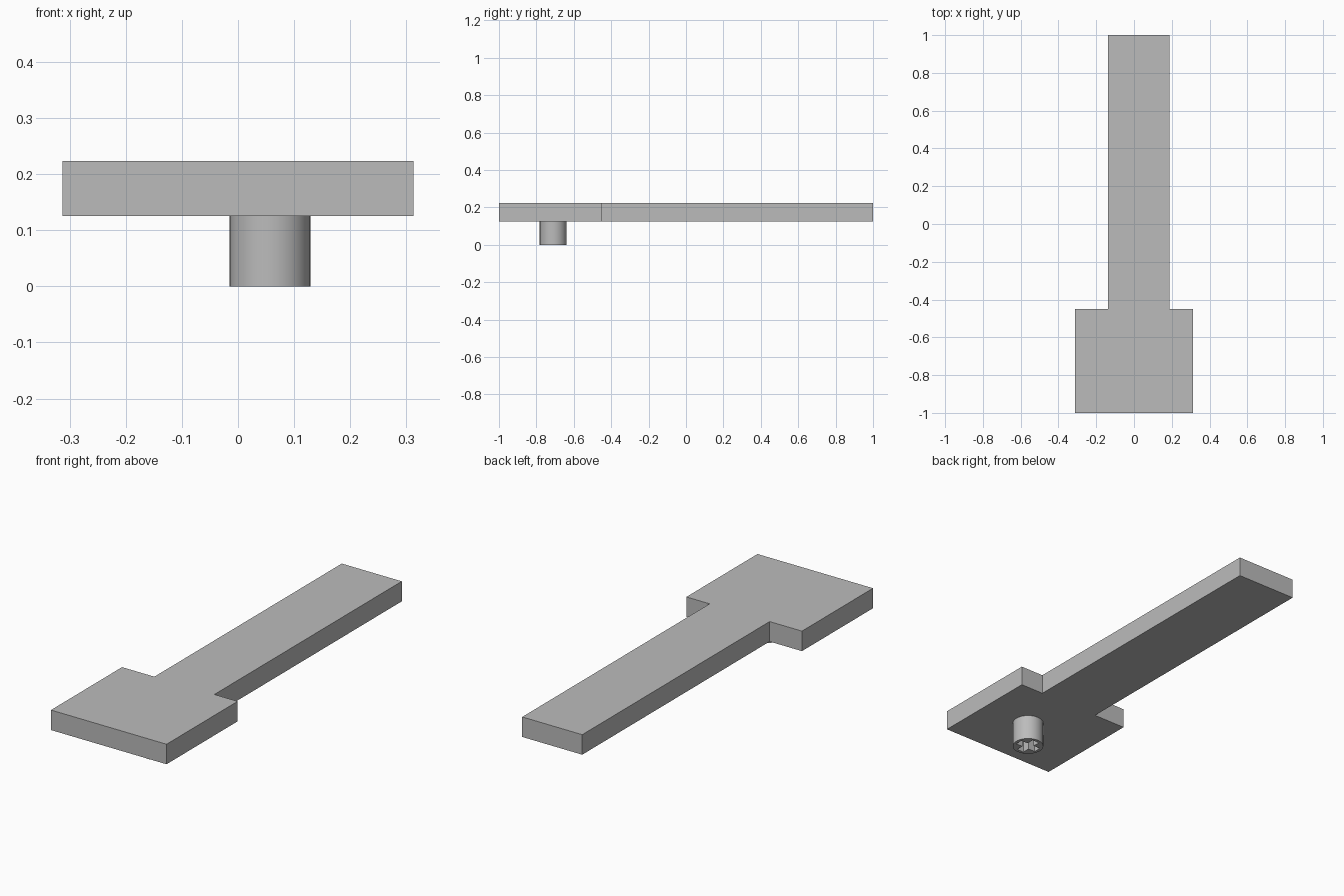
import bpy, bmesh
from math import cos, sin, tau, radians

cube = bpy.data.objects.get("Cube")
if cube:
    bpy.data.objects.remove(cube, do_unlink=True)

grey = bpy.data.materials.new("light grey")
grey.use_nodes = True
grey.diffuse_color = (0.5, 0.5, 0.5, 1)
bsdf = next(n for n in grey.node_tree.nodes if n.type == 'BSDF_PRINCIPLED')
bsdf.inputs["Base Color"].default_value = grey.diffuse_color


def extruded(name, outlines, bottom, top):
    """Extrude closed outlines; an outline inside another becomes a hole."""
    curve = bpy.data.curves.new(name, 'CURVE')
    curve.dimensions = '2D'
    curve.fill_mode = 'BOTH'
    curve.extrude = (top - bottom) / 2
    for points in outlines:
        spline = curve.splines.new('POLY')
        spline.points.add(len(points) - 1)
        for p, (x, y) in zip(spline.points, points):
            p.co = (x, y, 0, 1)
        spline.use_cyclic_u = True
    obj = bpy.data.objects.new(name, curve)
    obj.location.z = (top + bottom) / 2
    bpy.context.collection.objects.link(obj)
    bpy.ops.object.select_all(action='DESELECT')
    obj.select_set(True)
    bpy.context.view_layer.objects.active = obj
    bpy.ops.object.convert(target='MESH')
    obj = bpy.context.view_layer.objects.active
    # Weld caps to sides and merge flat triangles
    bm = bmesh.new()
    bm.from_mesh(obj.data)
    bmesh.ops.remove_doubles(bm, verts=bm.verts, dist=0.0005)
    bmesh.ops.recalc_face_normals(bm, faces=bm.faces)
    bm.to_mesh(obj.data)
    bm.free()
    obj.data.materials.clear()
    obj.data.materials.append(grey)
    bpy.ops.object.shade_smooth_by_angle(angle=radians(30))
    return obj


# Flat plate: wide head at the front, long narrow arm behind
extruded("plate", [[(-0.313, -1), (0.313, -1), (0.313, -0.45), (0.187, -0.45),
                    (0.187, 1), (-0.138, 1), (-0.138, -0.45), (-0.313, -0.45)]],
         0.125, 0.223)

# Round peg below the head with a cross-shaped socket
cx, cy, radius = 0.057, -0.71, 0.072
rim = [(cx + radius * cos(tau * i / 48), cy + radius * sin(tau * i / 48))
       for i in range(48)]
arm, half = 0.057, 0.019
cross = []
for i in range(4):
    c, s = round(cos(tau * i / 4)), round(sin(tau * i / 4))
    for x, y in ((arm, -half), (arm, half), (half, half)):
        cross.append((cx + x * c - y * s, cy + x * s + y * c))
extruded("peg", [rim, cross], 0, 0.125)
